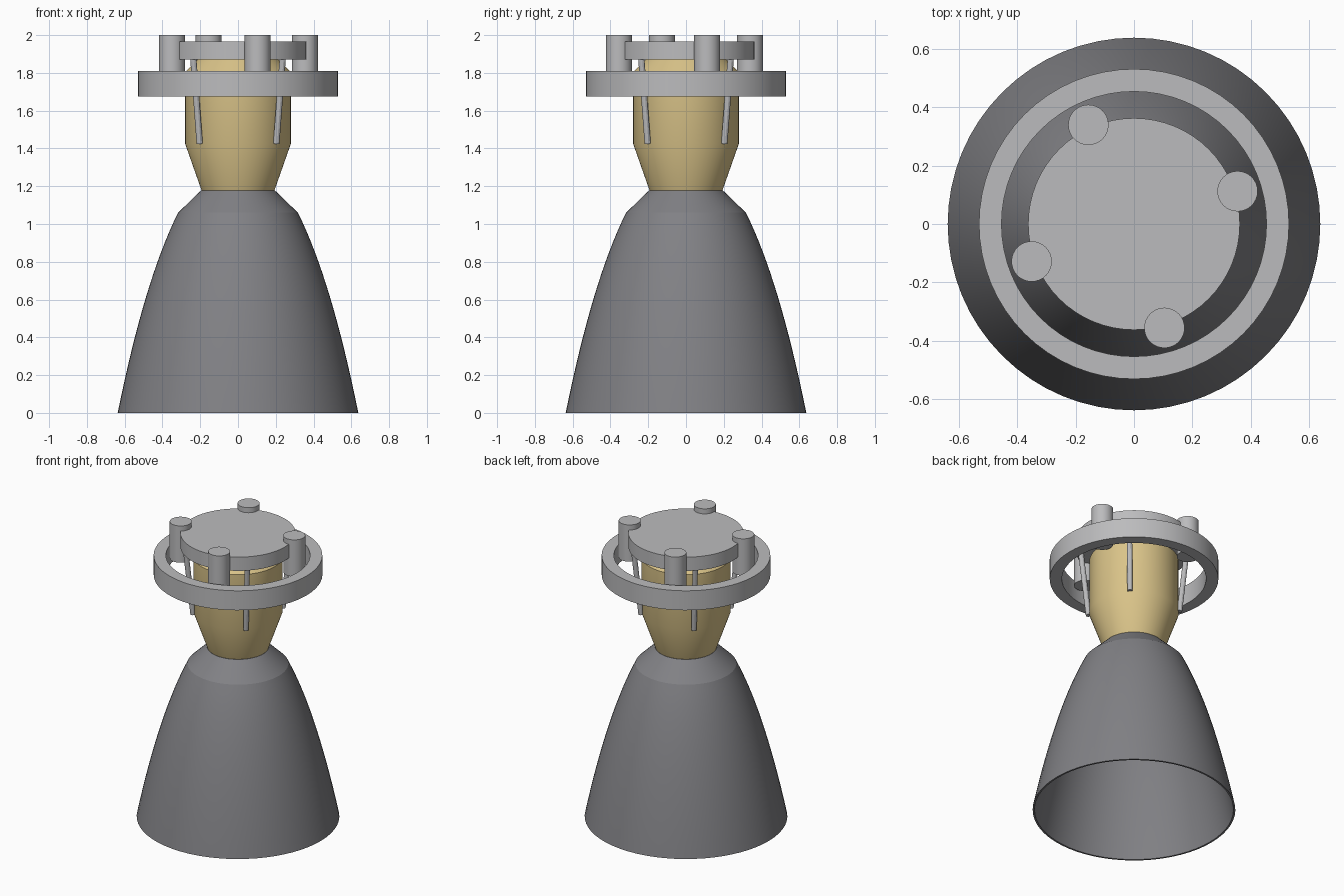
import bpy
import math
from mathutils import Vector

cube = bpy.data.objects.get("Cube")
if cube:
    bpy.data.objects.remove(cube, do_unlink=True)


def material(name, colour):
    mat = bpy.data.materials.new(name)
    mat.use_nodes = True
    rgba = (*colour, 1.0)
    mat.diffuse_color = rgba
    mat.node_tree.nodes["Principled BSDF"].inputs["Base Color"].default_value = rgba
    return mat


STEEL = material("light steel", (0.50, 0.50, 0.51))
BRASS = material("pale brass", (0.70, 0.55, 0.25))
DARK = material("dark grey metal", (0.22, 0.22, 0.235))


def smooth(obj):
    bpy.ops.object.select_all(action="DESELECT")
    obj.select_set(True)
    bpy.context.view_layer.objects.active = obj
    bpy.ops.object.shade_smooth_by_angle(angle=math.radians(20))


def lathe(name, profile, mat, closed=False, capped=False, sides=64):
    """Spin (radius, height) points, listed bottom to top on the outside, about z."""
    verts, faces = [], []
    for r, z in profile:
        for i in range(sides):
            a = math.tau * i / sides
            verts.append((r * math.cos(a), r * math.sin(a), z))
    rows = len(profile)
    for k in range(rows if closed else rows - 1):
        low, high = k * sides, (k + 1) % rows * sides
        for i in range(sides):
            j = (i + 1) % sides
            faces.append((low + i, low + j, high + j, high + i))
    if capped:
        faces.append(tuple(reversed(range(sides))))
        faces.append(tuple(range((rows - 1) * sides, rows * sides)))
    mesh = bpy.data.meshes.new(name)
    mesh.from_pydata(verts, [], faces)
    mesh.materials.append(mat)
    obj = bpy.data.objects.new(name, mesh)
    bpy.context.collection.objects.link(obj)
    smooth(obj)
    return obj


def rod(name, start, end, radius, mat, sides=32):
    start, end = Vector(start), Vector(end)
    axis = end - start
    bpy.ops.mesh.primitive_cylinder_add(
        vertices=sides, radius=radius, depth=axis.length, location=(start + end) / 2,
        rotation=axis.to_track_quat("Z", "Y").to_euler())
    obj = bpy.context.object
    obj.name = name
    obj.data.materials.append(mat)
    smooth(obj)
    return obj


# Nozzle bell: flared curve, short conical shoulder, thin open wall
lip, bend, shoulder = Vector((0.637, 0)), Vector((0.494, 0.707)), Vector((0.317, 1.06))
STEPS = 16
outer = []
for n in range(STEPS + 1):
    t = n / STEPS
    outer.append(tuple(lip * (1 - t) ** 2 + bend * 2 * t * (1 - t) + shoulder * t ** 2))
outer.append((0.195, 1.178))
WALL = 0.012
inner = [(r - WALL, z) for r, z in reversed(outer[:-1])]
lathe("nozzle_bell", outer + [(0.17, 1.178)] + inner, DARK, closed=True)

# Combustion chamber
lathe("combustion_chamber",
      [(0.192, 1.175), (0.28, 1.425), (0.28, 1.805), (0.21, 1.875)], BRASS, capped=True)

# Mounting ring and top plate
lathe("mounting_ring",
      [(0.53, 1.675), (0.53, 1.81), (0.453, 1.81), (0.453, 1.675)], STEEL, closed=True)
lathe("top_plate", [(0.362, 1.87), (0.362, 1.965)], STEEL, capped=True)

# Upright canisters around the top plate
for n, (x, y) in enumerate([(-0.156, 0.339), (0.354, 0.112), (-0.35, -0.128), (0.104, -0.355)]):
    rod(f"canister_{n + 1}", (x, y, 1.745), (x, y, 2.0), 0.069, STEEL)

# Slanted struts on the four diagonals
for n in range(4):
    a = math.radians(45 + 90 * n)
    c, s = math.cos(a), math.sin(a)
    rod(f"strut_{n + 1}", (0.287 * c, 0.287 * s, 1.425), (0.335 * c, 0.335 * s, 1.88),
        0.017, STEEL, sides=12)
